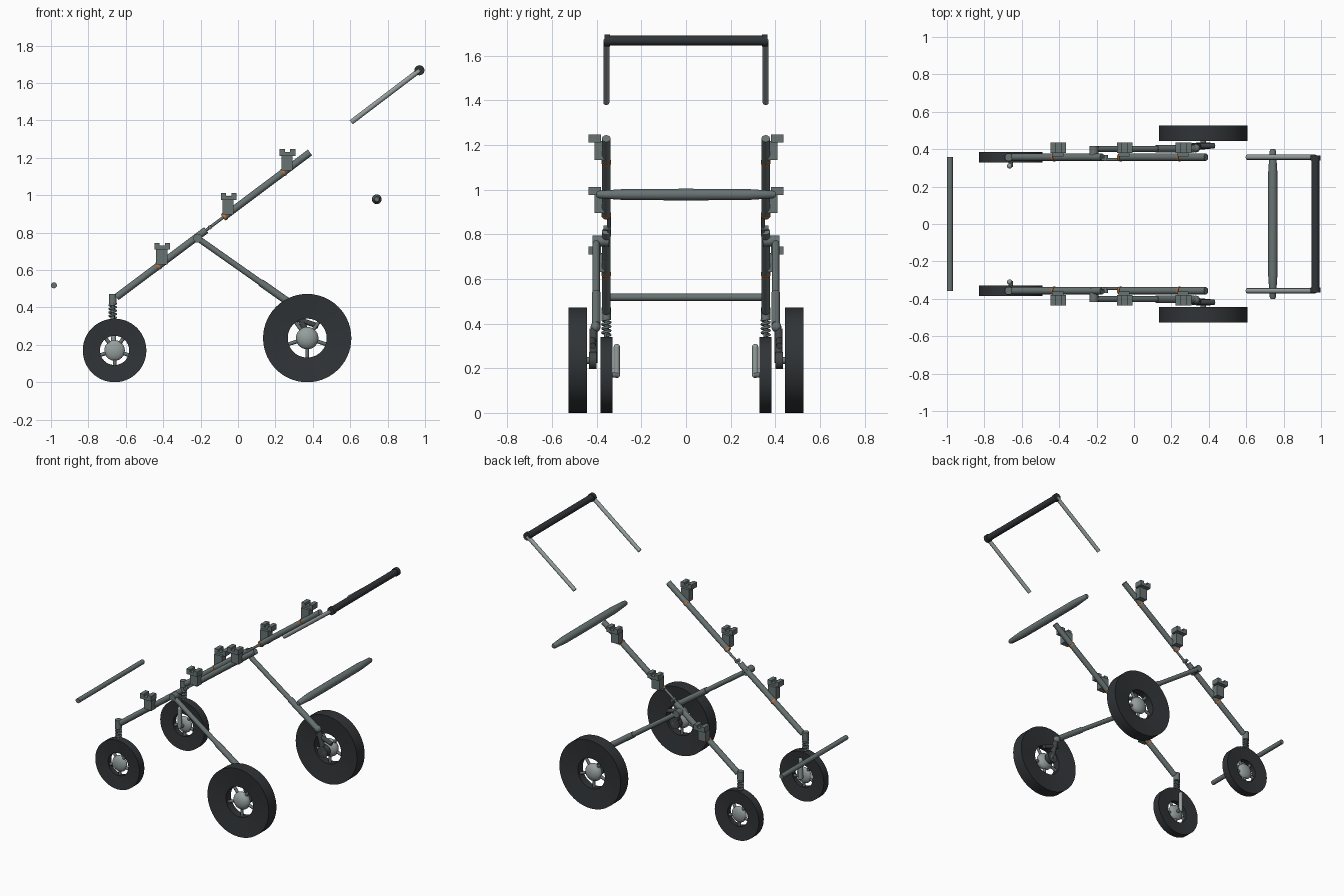
import bpy, bmesh, math
from mathutils import Vector, Matrix

if "Cube" in bpy.data.objects:
    bpy.data.objects.remove(bpy.data.objects["Cube"])


def material(name, r, g, b):
    m = bpy.data.materials.new(name)
    m.use_nodes = True
    m.diffuse_color = (r, g, b, 1)
    m.node_tree.nodes["Principled BSDF"].inputs["Base Color"].default_value = (r, g, b, 1)
    return m


FRAME = material("frame grey", 0.14, 0.17, 0.17)
LIGHT = material("light metal", 0.30, 0.34, 0.34)
RUBBER = material("black rubber", 0.03, 0.034, 0.038)
DARK = material("dark plastic", 0.055, 0.062, 0.065)
ORANGE = material("orange trim", 0.6, 0.17, 0.03)


def finish(name, bm, mat):
    bmesh.ops.recalc_face_normals(bm, faces=bm.faces)
    me = bpy.data.meshes.new(name)
    bm.to_mesh(me)
    bm.free()
    me.materials.append(mat)
    ob = bpy.data.objects.new(name, me)
    bpy.context.collection.objects.link(ob)
    bpy.ops.object.select_all(action='DESELECT')
    ob.select_set(True)
    bpy.context.view_layer.objects.active = ob
    bpy.ops.object.shade_smooth_by_angle(angle=math.radians(40))
    return ob


def add_tube(bm, p, q, r, r2=None, sides=20):
    p, q = Vector(p), Vector(q)
    d = q - p
    rot = d.to_track_quat('Z', 'Y').to_matrix().to_4x4()
    bmesh.ops.create_cone(bm, cap_ends=True, segments=sides, radius1=r,
                          radius2=r if r2 is None else r2, depth=d.length,
                          matrix=Matrix.Translation((p + q) / 2) @ rot)


def tube(name, p, q, r, mat, r2=None):
    bm = bmesh.new()
    add_tube(bm, p, q, r, r2)
    return finish(name, bm, mat)


def add_box(bm, lo, hi):
    lo, hi = Vector(lo), Vector(hi)
    bmesh.ops.create_cube(bm, size=1, matrix=Matrix.Translation((lo + hi) / 2)
                          @ Matrix.Diagonal((*(hi - lo), 1)))


def ball(name, c, size, mat):
    bm = bmesh.new()
    bmesh.ops.create_uvsphere(bm, u_segments=24, v_segments=16, radius=1,
                              matrix=Matrix.Translation(c) @ Matrix.Diagonal((*size, 1)))
    return finish(name, bm, mat)


def lathe(name, center, profile, mat, closed=True, steps=56):
    """Spin (radius, y) points about the y axis through center."""
    bm = bmesh.new()
    vs = [bm.verts.new((r, y, 0)) for r, y in profile]
    edges = [bm.edges.new(e) for e in zip(vs, vs[1:])]
    if closed:
        edges.append(bm.edges.new((vs[-1], vs[0])))
    bmesh.ops.spin(bm, geom=vs + edges, cent=(0, 0, 0), axis=(0, 1, 0),
                   angle=math.tau, steps=steps)
    bmesh.ops.remove_doubles(bm, verts=bm.verts, dist=0.0001)
    bmesh.ops.translate(bm, verts=bm.verts, vec=center)
    return finish(name, bm, mat)


def wheel(name, c, radius, hole, half, hub):
    # Tyre with slightly dished sides
    lathe(name + "_tyre", c, [(hole, -half * .65), (radius, -half),
                              (radius, half), (hole, half * .65)], RUBBER)
    ball(name + "_hub", c, (hub, half * .9, hub), LIGHT)
    # Five spokes
    bm = bmesh.new()
    for i in range(5):
        a = math.tau * i / 5 - math.pi / 2
        d = Vector((math.cos(a), 0, math.sin(a)))
        add_tube(bm, Vector(c) + d * hub * .7, Vector(c) + d * (hole + .01), .01, sides=10)
    finish(name + "_spokes", bm, FRAME)


def spring(name, x, y, z0, z1, turns=4, r=.017):
    cu = bpy.data.curves.new(name, 'CURVE')
    cu.dimensions = '3D'
    cu.bevel_depth = .006
    cu.bevel_resolution = 2
    sp = cu.splines.new('POLY')
    n = turns * 16
    sp.points.add(n)
    for i in range(n + 1):
        a = math.tau * i / 16
        sp.points[i].co = (x + r * math.cos(a), y + r * math.sin(a), z0 + (z1 - z0) * i / n, 1)
    cu.materials.append(FRAME)
    bpy.context.collection.objects.link(bpy.data.objects.new(name, cu))


def rail(x, y):
    """Point on the sloping side rail."""
    return Vector((x, y, .447 + (x + .66) * .748))


for s, side in ((-1, "near"), (1, "far")):
    y = .357 * s
    # Sloping side rail in two parts with a folding hinge
    tube(f"{side}_lower_rail", rail(-.65, y), rail(-.17, y), .019, FRAME)
    tube(f"{side}_upper_rail", rail(-.08, y), rail(.385, y), .019, FRAME)
    tube(f"{side}_hinge_link", rail(-.2, .345 * s), rail(-.06, .345 * s), .008, FRAME)
    tube(f"{side}_hinge_pin", rail(-.15, .337 * s), rail(-.15, .37 * s), .011, FRAME)

    # Seat clips with notched tops, and coloured rings below
    for i, x in enumerate((-.405, -.05, .265)):
        top = rail(x, 0).z + .108
        ya, yb, yc = .362 * s, .41 * s, .437 * s
        bm = bmesh.new()
        add_box(bm, (x - .033, min(ya, yb), top - .115), (x + .027, max(ya, yb), top - .03))
        add_box(bm, (x - .042, min(.38 * s, yc), top - .036),
                (x + .042, max(.38 * s, yc), top - .016))
        for k in (-1, 1):
            add_box(bm, (x + k * .028 - .014, min(.38 * s, yc), top - .018),
                    (x + k * .028 + .014, max(.38 * s, yc), top))
        finish(f"{side}_seat_clip_{i + 1}", bm, FRAME)
        tube(f"{side}_ring_{i + 1}", rail(x - .025, y), rail(x - .017, y), .022, ORANGE)

    # Rear leg with sleeve and pivot
    ly = .402 * s
    tube(f"{side}_rear_leg", (-.23, ly, .78), (.31, ly, .4), .016, FRAME)
    tube(f"{side}_leg_sleeve", (.12, ly, .534), (.32, ly, .393), .02, FRAME)
    tube(f"{side}_leg_pivot", (-.215, .345 * s, .77), (-.215, .418 * s, .77), .024, FRAME)
    ball(f"{side}_leg_end", (.33, .405 * s, .385), (.024, .022, .024), FRAME)

    # Rear axle arm, brake drum and pedal
    tube(f"{side}_axle_arm", (.33, .415 * s, .375), (.37, .415 * s, .225), .018, DARK)
    tube(f"{side}_brake_drum", (.37, .4 * s, .235), (.37, .435 * s, .235), .038, DARK)
    tube(f"{side}_rear_axle", (.37, .4 * s, .235), (.37, .49 * s, .235), .015, FRAME)
    tube(f"{side}_brake_pedal", (.31, .418 * s, .34), (.43, .418 * s, .3), .014, DARK)
    wheel(f"{side}_rear_wheel", (.37, .485 * s, .236), .236, .104, .042, .06)

    # Front wheel with sprung post and inner arm
    fx = -.665
    wheel(f"{side}_front_wheel", (-.66, y, .17), .17, .078, .027, .055)
    spring(f"{side}_spring", fx - .005, y, .345, .42)
    tube(f"{side}_spring_post", (fx - .005, y, .33), (fx - .005, y, .44), .011, FRAME)
    tube(f"{side}_post_cap", (fx - .005, y, .415), (fx - .005, y, .473), .021, FRAME)
    tube(f"{side}_fork_arm", (fx, .31 * s, .17), (fx, .31 * s, .295), .014, LIGHT)
    for z in (.17, .295):
        ball(f"{side}_fork_joint", (fx, .31 * s, z), (.014, .014, .014), LIGHT)
    tube(f"{side}_front_axle", (-.66, .305 * s, .17), (-.66, y, .17), .012, FRAME)

    # Push handle arm and grip cap
    tube(f"{side}_handle_arm", (.605, y, 1.39), (.97, y, 1.667), .0135, LIGHT)
    tube(f"{side}_grip_cap", (.97, .34 * s, 1.668), (.97, .366 * s, 1.668), .027, RUBBER)

# Cross bars
tube("handle_grip", (.97, -.345, 1.668), (.97, .345, 1.668), .022, RUBBER)
tube("foot_bar", (-.984, -.357, .518), (-.984, .357, .518), .016, FRAME)
lathe("bumper_bar", (.742, 0, .978),
      [(0, -.402), (.012, -.4), (.017, -.39), (.025, -.27), (.026, 0),
       (.025, .27), (.017, .39), (.012, .4), (0, .402)], FRAME, closed=False, steps=24)
